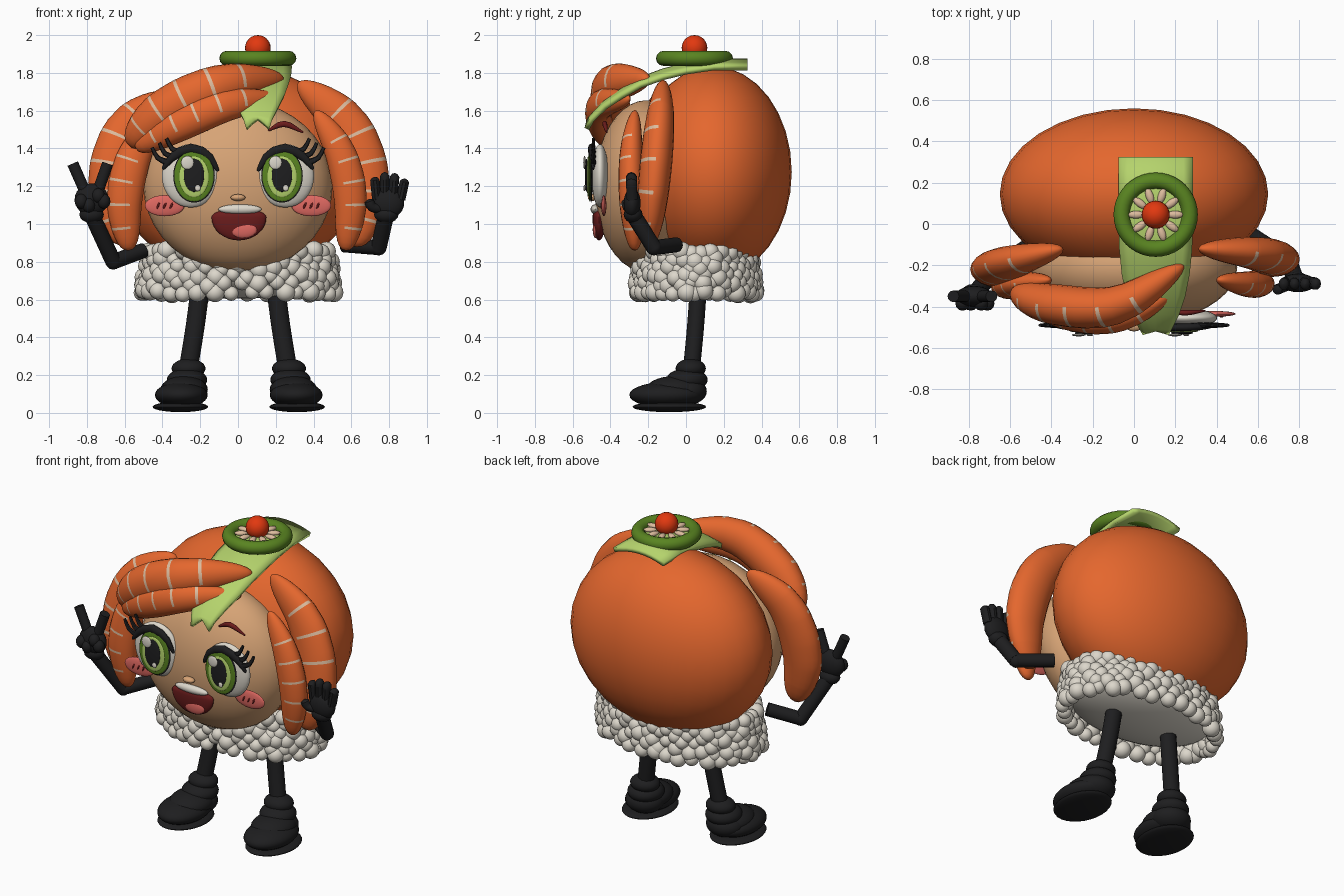
import bpy, bmesh, math, random
from mathutils import Vector, Euler

if "Cube" in bpy.data.objects:
    bpy.data.objects.remove(bpy.data.objects["Cube"])
random.seed(4)


def material(name, r, g, b):
    m = bpy.data.materials.new(name)
    m.use_nodes = True
    m.diffuse_color = (r, g, b, 1)
    m.node_tree.nodes["Principled BSDF"].inputs["Base Color"].default_value = (r, g, b, 1)
    return m


ORANGE = material("salmon orange", .78, .135, .027)
SKIN = material("tan skin", .68, .37, .18)
WHITE = material("rice white", .72, .68, .6)
LIME = material("light leaf green", .46, .65, .15)
GREEN = material("cucumber green", .1, .23, .015)
RED = material("roe red", .76, .04, .005)
BLACK = material("soft black", .013, .013, .014)
PINK = material("blush pink", .74, .14, .12)
MAROON = material("dark red", .15, .012, .012)
CREAM = material("cream", .72, .5, .34)
parts = []


def finish(name, bm, *mats):
    bmesh.ops.recalc_face_normals(bm, faces=bm.faces)
    me = bpy.data.meshes.new(name)
    bm.to_mesh(me)
    bm.free()
    for m in mats:
        me.materials.append(m)
    ob = bpy.data.objects.new(name, me)
    bpy.context.collection.objects.link(ob)
    parts.append(ob)
    return ob


def ball(name, loc, size, mat, seg=24, rot=(0, 0, 0), top=1):
    """Ellipsoid; top squashes the upper half."""
    bm = bmesh.new()
    bmesh.ops.create_uvsphere(bm, u_segments=seg, v_segments=seg // 2, radius=1)
    turn = Euler(rot).to_matrix()
    for v in bm.verts:
        s = top if v.co.z > 0 else 1
        v.co = turn @ Vector((v.co.x * size[0], v.co.y * size[1], v.co.z * size[2] * s)) + Vector(loc)
    return finish(name, bm, mat)


def spline(pts, t):
    p = [Vector(q) for q in pts]
    p = [2 * p[0] - p[1]] + p + [2 * p[-1] - p[-2]]
    f = t * (len(pts) - 1)
    i = min(int(f), len(pts) - 2)
    u = f - i
    a, b, c, d = p[i:i + 4]
    return .5 * (2 * b + (c - a) * u + (2 * a - 5 * b + 4 * c - d) * u ** 2 + (3 * b - a - 3 * c + d) * u ** 3)


def sweep(name, pts, wide, deep, mat, shape=lambda t: 1, n=10, seg=12, stripes=(), outer=1):
    """Elliptical tube along a spline, with optional painted bands on its outer front."""
    ts = [(1 - math.cos(math.pi * i / n)) / 2 for i in range(n + 1)]
    ts = sorted(ts + [s + e for s in stripes for e in (-.008, .008)])
    bm = bmesh.new()
    rings = []
    for t in ts:
        c = spline(pts, t)
        tan = (spline(pts, min(1, t + .01)) - spline(pts, max(0, t - .01))).normalized()
        d = Vector((0, -1, 0))
        d = (d - tan * d.dot(tan)).normalized()
        s = tan.cross(d)
        k = max(shape(t), .03)
        angles = [2 * math.pi * j / seg for j in range(seg)]
        rings.append([bm.verts.new(c + s * math.cos(a) * wide * k + d * math.sin(a) * deep * k) for a in angles])
    for i in range(len(rings) - 1):
        mid = (ts[i] + ts[i + 1]) / 2
        band = any(abs(mid - s) < .008 for s in stripes)
        for j in range(seg):
            k = (j + 1) % seg
            f = bm.faces.new((rings[i][j], rings[i][k], rings[i + 1][k], rings[i + 1][j]))
            a = 2 * math.pi * (j + .5) / seg
            f.material_index = int(band and math.sin(a) > 0 and math.cos(a) * outer > -.4)
    bm.faces.new(rings[0])
    bm.faces.new(rings[-1])
    return finish(name, bm, mat, CREAM)


# Head and back hair
ball("back_hair", (0, .145, 1.275), (.65, .415, .56), ORANGE, 32)
ball("face", (0, -.21, 1.2), (.5, .275, .455), SKIN, 40)
ball("nose", (0, -.495, 1.14), (.04, .025, .018), SKIN, 16)


# Hair locks: blunt at the start, narrower at the end
def lock(name, pts, wide, deep, outer):
    sweep(name, pts, wide, deep, ORANGE, lambda t: t ** .4 * (1 - t) ** .5 / .535,
          20, 20, (.15, .3, .45, .6, .75), outer)


lock("fringe_upper", [(-.58, -.33, 1.42), (-.38, -.39, 1.6), (-.08, -.39, 1.735), (.24, -.2, 1.77)], .12, .1, -1)
lock("fringe_lower", [(-.54, -.37, 1.4), (-.3, -.45, 1.53), (-.05, -.45, 1.63), (.235, -.3, 1.665)], .09, .07, -1)
lock("left_outer_lock", [(.62, -.2, .88), (.675, -.17, 1.2), (.575, -.14, 1.52), (.32, -.12, 1.75)], .13, .085, 1)
lock("left_inner_lock", [(.57, -.27, .86), (.595, -.29, 1.13), (.54, -.29, 1.38), (.41, -.27, 1.6)], .088, .065, 1)
lock("right_outer_lock", [(-.6, -.24, .89), (-.665, -.22, 1.2), (-.58, -.18, 1.5), (-.35, -.12, 1.69)], .13, .085, -1)
lock("right_inner_lock", [(-.58, -.28, .86), (-.6, -.3, 1.13), (-.54, -.29, 1.38), (-.41, -.27, 1.57)], .095, .065, -1)

# Eyes, lashes, brows and cheeks
for side, s in (("left", 1), ("right", -1)):
    def at(x, y, z):
        return (s * x, y, z)
    x = .233
    ball(side + "_eye_white", at(.25, -.455, 1.255), (.153, .045, .168), WHITE, 32)
    ball(side + "_iris_rim", at(x, -.502, 1.255), (.11, .008, .142), BLACK, 32)
    ball(side + "_iris", at(x, -.51, 1.255), (.104, .008, .136), GREEN, 32)
    ball(side + "_iris_glow", at(x, -.518, 1.25), (.078, .008, .108), LIME, 32)
    ball(side + "_pupil", at(x, -.527, 1.258), (.054, .008, .088), BLACK, 32)
    ball(side + "_eye_shine", (s * x - .035, -.537, 1.325), (.034, .007, .036), WHITE, 16)
    ball(side + "_eye_glint", (s * x + .02, -.537, 1.19), (.015, .006, .017), WHITE, 16)
    sweep(side + "_upper_lash", [at(.105, -.495, 1.28), at(.16, -.5, 1.365), at(.25, -.5, 1.4),
                                 at(.34, -.495, 1.36), at(.4, -.49, 1.29)], .021, .015, BLACK,
          lambda t: .25 + math.sin(math.pi * t) ** .6)
    for i in range(3):
        dx, dz = -.038 * i, .024 * i
        sweep(side + "_lash_tip", [at(.37 + dx, -.49, 1.325 + dz), at(.425 + dx, -.49, 1.35 + dz),
                                   at(.455 + dx, -.49, 1.405 + dz)], .015, .012, BLACK,
              lambda t: 1.2 - t * .6, 6, 8)
    sweep(side + "_brow", [at(.16, -.42, 1.495), at(.245, -.43, 1.53), at(.345, -.42, 1.485)], .015, .012, MAROON,
          lambda t: .3 + math.sin(math.pi * t) * .8)
    ball(side + "_cheek", at(.388, -.435, 1.097), (.105, .014, .056), PINK)
    for i in range(3):
        ball(side + "_cheek_mark", at(.353 + .035 * i, -.449, 1.097), (.006, .004, .02), MAROON, 8, (0, .4, 0))

# Mouth
ball("mouth", (.005, -.46, 1.035), (.145, .035, .122), MAROON, 32, top=.4)
ball("teeth", (.01, -.48, 1.078), (.115, .025, .026), WHITE)
ball("tongue", (.03, -.479, .97), (.07, .015, .045), PINK)

# Rice base: rounded core covered in grains
ball("rice_core", (0, .05, .75), (.5, .31, .145), WHITE, 40)
bm = bmesh.new()
count = 35
for row in range(6):
    for i in range(count):
        a = 2 * math.pi * (i + row % 2 / 2 + random.uniform(-.25, .25)) / count
        spread = 1 - .013 * row + random.uniform(-.02, .02)
        made = bmesh.ops.create_icosphere(bm, subdivisions=3, radius=random.uniform(.038, .052))
        centre = Vector((.51 * spread * math.cos(a), .05 + .315 * spread * math.sin(a),
                         .64 + .042 * row + random.uniform(-.012, .012)))
        bmesh.ops.translate(bm, verts=made["verts"], vec=centre)
finish("rice_grains", bm, WHITE)

# Legs and boots
for side, s, shift in (("left", 1, .008), ("right", -1, 0)):
    def foot(part, x, y, z, size):
        ball(side + part, (s * x + shift, y, z), size, BLACK, 28)
    sweep(side + "_leg", [(s * .2, .065, .66), (s * .228, .05, .45), (s * .262, .03, .24)], .05, .045, BLACK)
    foot("_boot_cuff", .262, .025, .235, (.09, .08, .052))
    foot("_boot_ankle", .27, .005, .175, (.107, .11, .06))
    foot("_boot_heel", .28, 0, .115, (.117, .11, .075))
    foot("_boot_instep", .285, -.06, .125, (.125, .15, .07))
    foot("_boot_toe", .3, -.105, .095, (.14, .195, .068))
    foot("_sole", .305, -.088, .032, (.147, .195, .028))

# Arms
for side, pts in (("left", [(.56, -.05, .89), (.745, -.17, .875), (.785, -.28, 1.05)]),
                  ("right", [(-.5, -.1, .86), (-.66, -.21, .8), (-.775, -.34, 1.05)])):
    sweep(side + "_upper_arm", pts[:2], .04, .04, BLACK, n=2)
    ball(side + "_elbow", pts[1], (.042, .042, .042), BLACK, 12)
    sweep(side + "_forearm", pts[1:], .042, .042, BLACK, n=2)
    ball(side + "_wrist", pts[2], (.065, .05, .045), BLACK, 16)

# Open left hand
ball("left_palm", (.795, -.285, 1.11), (.085, .045, .08), BLACK)
for i, length in enumerate((.09, .115, .11, .08)):
    x = .735 + .042 * i
    sweep("left_finger", [(x, -.285, 1.13), (x + .012 * (i - 1), -.29, 1.16 + length)], .025, .03, BLACK,
          lambda t: min(1, 3 * (1 - t) ** .5), 8, 10)
sweep("left_thumb", [(.76, -.29, 1.08), (.71, -.31, 1.09), (.69, -.32, 1.13)], .026, .026, BLACK,
      lambda t: min(1, 3 * (1 - t) ** .5))

# Right hand with two raised fingers
ball("right_palm", (-.775, -.35, 1.13), (.09, .05, .085), BLACK)
sweep("right_index", [(-.75, -.35, 1.15), (-.69, -.35, 1.32)], .03, .028, BLACK, n=2)
sweep("right_middle", [(-.8, -.35, 1.15), (-.875, -.35, 1.32)], .03, .028, BLACK, n=2)
for x, z in ((-.83, 1.12), (-.79, 1.1), (-.74, 1.15), (-.71, 1.12)):
    ball("right_curled_finger", (x, -.385, z), (.035, .035, .04), BLACK, 12)

# Leaf strip running over the head, notched at the front tip
bm = bmesh.new()
rows = []
for y, z, half in ((.325, 1.862, .175), (.15, 1.862, .175), (0, 1.84, .175), (-.12, 1.81, .172), (-.24, 1.765, .16),
                   (-.34, 1.705, .14), (-.43, 1.64, .11), (-.5, 1.565, .075), (-.525, 1.515, .06)):
    tip = .04 if y < -.51 else 0
    rows.append([bm.verts.new((.105 + half * u / 4, y + tip * (1 - abs(u) / 4) * .4,
                               z - .035 * (u / 4) ** 2 * half / .175 + tip * (1 - abs(u) / 4)))
                 for u in range(-4, 5)])
for a, b in zip(rows, rows[1:]):
    for j in range(8):
        bm.faces.new((a[j], a[j + 1], b[j + 1], b[j]))
leaf = finish("leaf_strip", bm, LIME)
mod = leaf.modifiers.new("thickness", "SOLIDIFY")
mod.thickness = .028
mod.offset = 0

# Cucumber ring with seeds and a roe ball
hub = Vector((.105, .045, 1.877))
bm = bmesh.new()
loops = []
for i in range(40):
    a = 2 * math.pi * i / 40
    ring = []
    for j in range(12):
        b = 2 * math.pi * j / 12
        r = .164 + .04 * math.cos(b)
        ring.append(bm.verts.new(hub + Vector((r * math.cos(a), r * math.sin(a), .04 * math.sin(b)))))
    loops.append(ring)
for i in range(40):
    p, q = loops[i], loops[(i + 1) % 40]
    for j in range(12):
        k = (j + 1) % 12
        bm.faces.new((p[j], q[j], q[k], p[k]))
finish("cucumber_ring", bm, GREEN)
ball("cucumber_flesh", hub, (.15, .15, .015), LIME)
for i in range(10):
    a = 2 * math.pi * i / 10
    ball("seed", hub + Vector((.095 * math.cos(a), .095 * math.sin(a), .018)), (.04, .019, .014), CREAM, 12, (0, 0, a))
ball("roe_ball", hub + Vector((0, 0, .055)), (.068, .068, .068), RED)

# Smooth shading with crisp edges
bpy.ops.object.select_all(action="DESELECT")
for ob in parts:
    ob.select_set(True)
bpy.context.view_layer.objects.active = parts[0]
bpy.ops.object.shade_smooth_by_angle(angle=math.radians(40))
